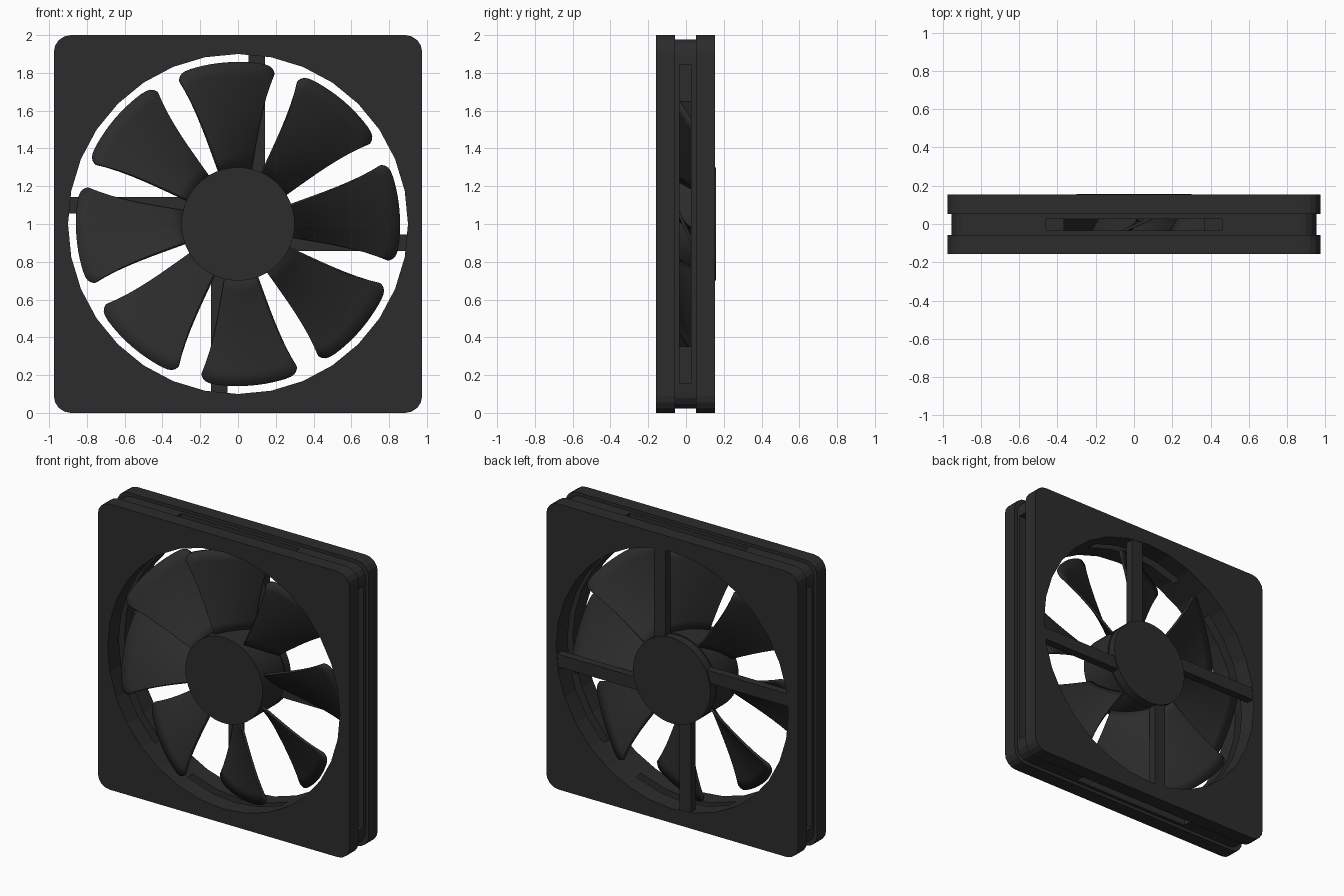
import bpy, bmesh, math
from mathutils import Vector

if "Cube" in bpy.data.objects:
    bpy.data.objects.remove(bpy.data.objects["Cube"])

CZ = 1.0
mat = bpy.data.materials.new("dark_plastic")
mat.diffuse_color = (0.025, 0.025, 0.025, 1)
mat.use_nodes = True
mat.node_tree.nodes["Principled BSDF"].inputs["Base Color"].default_value = mat.diffuse_color


def make(name, bm, smooth=None):
    bmesh.ops.recalc_face_normals(bm, faces=bm.faces)
    me = bpy.data.meshes.new(name)
    bm.to_mesh(me)
    bm.free()
    ob = bpy.data.objects.new(name, me)
    bpy.context.collection.objects.link(ob)
    me.materials.append(mat)
    if smooth:
        activate(ob)
        bpy.ops.object.shade_smooth_by_angle(angle=math.radians(smooth))
    return ob


def activate(ob):
    bpy.ops.object.select_all(action='DESELECT')
    ob.select_set(True)
    bpy.context.view_layer.objects.active = ob


def loft(bm, rings):
    """Skin closed loops of points and cap both ends."""
    loops = [[bm.verts.new(p) for p in r] for r in rings]
    n = len(loops[0])
    for a, b in zip(loops, loops[1:]):
        for i in range(n):
            bm.faces.new((a[i], a[(i + 1) % n], b[(i + 1) % n], b[i]))
    bm.faces.new(loops[0])
    bm.faces.new(loops[-1])


def circle(r, y, n):
    return [(r * math.sin(2 * math.pi * i / n), y, CZ + r * math.cos(2 * math.pi * i / n))
            for i in range(n)]


def rounded_rect(hx, hz, r, y, seg=4):
    pts = []
    for q, (sx, sz) in enumerate(((1, 1), (-1, 1), (-1, -1), (1, -1))):
        for k in range(seg + 1):
            a = math.pi / 2 * (q + k / seg)
            pts.append((sx * (hx - r) + r * math.cos(a), y,
                        CZ + sz * (hz - r) + r * math.sin(a)))
    return pts


def box(bm, x0, x1, y0, y1, z0, z1):
    loft(bm, [[(x0, y, z0), (x1, y, z0), (x1, y, z1), (x0, y, z1)] for y in (y0, y1)])


def cut(target, cutter):
    cutter.hide_render = True
    m = target.modifiers.new("cut", 'BOOLEAN')
    m.operation, m.solver, m.object = 'DIFFERENCE', 'EXACT', cutter
    activate(target)
    bpy.ops.object.modifier_apply(modifier=m.name)
    bpy.data.objects.remove(cutter)


# Frame: two flanges with an inset waist between them
bm = bmesh.new()
g = 0.022
loft(bm, [rounded_rect(0.975 - d, 1.0 - d, 0.09, y) for d, y in
          ((0, -0.158), (0, -0.058), (g, -0.058), (g, 0.053), (0, 0.053), (0, 0.153))])
frame = make("frame", bm)

# Round opening
bm = bmesh.new()
loft(bm, [circle(0.9, -0.3, 32), circle(0.9, 0.3, 32)])
cut(frame, make("bore_cutter", bm))

# Long slots in the four side walls
for s in (-1, 1):
    bm = bmesh.new()
    x0, x1 = sorted((s * 0.62, s * 1.1))
    box(bm, x0, x1, -0.034, 0.027, CZ - 0.845, CZ + 0.845)
    cut(frame, make("side_slot_cutter", bm))
    bm = bmesh.new()
    z0, z1 = sorted((s * 0.82, s * 1.1))
    box(bm, -0.46, 0.46, -0.034, 0.027, CZ + z0, CZ + z1)
    cut(frame, make("end_slot_cutter", bm))

# Rotor hub, shaft and rear motor mount
for name, r, y0, y1 in (("rotor_hub", 0.3, -0.155, 0.09),
                        ("shaft", 0.06, 0.08, 0.11),
                        ("motor_mount", 0.3, 0.1, 0.158)):
    bm = bmesh.new()
    loft(bm, [circle(r, y0, 48), circle(r, y1, 48)])
    make(name, bm, 30)

# Rear struts, offset from the centre like a pinwheel
for k in range(4):
    bm = bmesh.new()
    box(bm, 0.055, 0.142, 0.095, 0.15, 0.25, 0.905)
    c, s = math.cos(k * math.pi / 2), math.sin(k * math.pi / 2)
    for v in bm.verts:
        x, y, z = v.co
        v.co = Vector((x * c + z * s, y, CZ - x * s + z * c))
    make(f"strut_{k + 1}", bm)


# Blades: pitched, slightly cambered, with rounded tips
def blade_point(u, v, turn):
    s = 2 * v - 1
    r = 0.285 + (0.573 - 0.04 * abs(s) ** 14) * u
    lead = -20 - 2.3 * u ** 3
    trail = 13 - 6 * u * (1 - u) + 0.5 * u
    a = math.radians(turn + lead + (trail - lead) * v)
    y0, y1 = -0.115 - 0.02 * u, 0.085
    y = y0 + (y1 - y0) * v - 0.015 * (1 - s * s)
    return r * math.sin(a), y, CZ + r * math.cos(a)


NU, NV = 8, 20
for k in range(8):
    bm = bmesh.new()
    grid = [[bm.verts.new(blade_point(i / NU, 0.5 - 0.5 * math.cos(math.pi * j / NV), 45 * k))
             for j in range(NV + 1)] for i in range(NU + 1)]
    for i in range(NU):
        for j in range(NV):
            bm.faces.new((grid[i][j], grid[i + 1][j], grid[i + 1][j + 1], grid[i][j + 1]))
    ob = make(f"blade_{k + 1}", bm, 40)
    m = ob.modifiers.new("thickness", 'SOLIDIFY')
    m.thickness, m.offset = 0.016, 0
